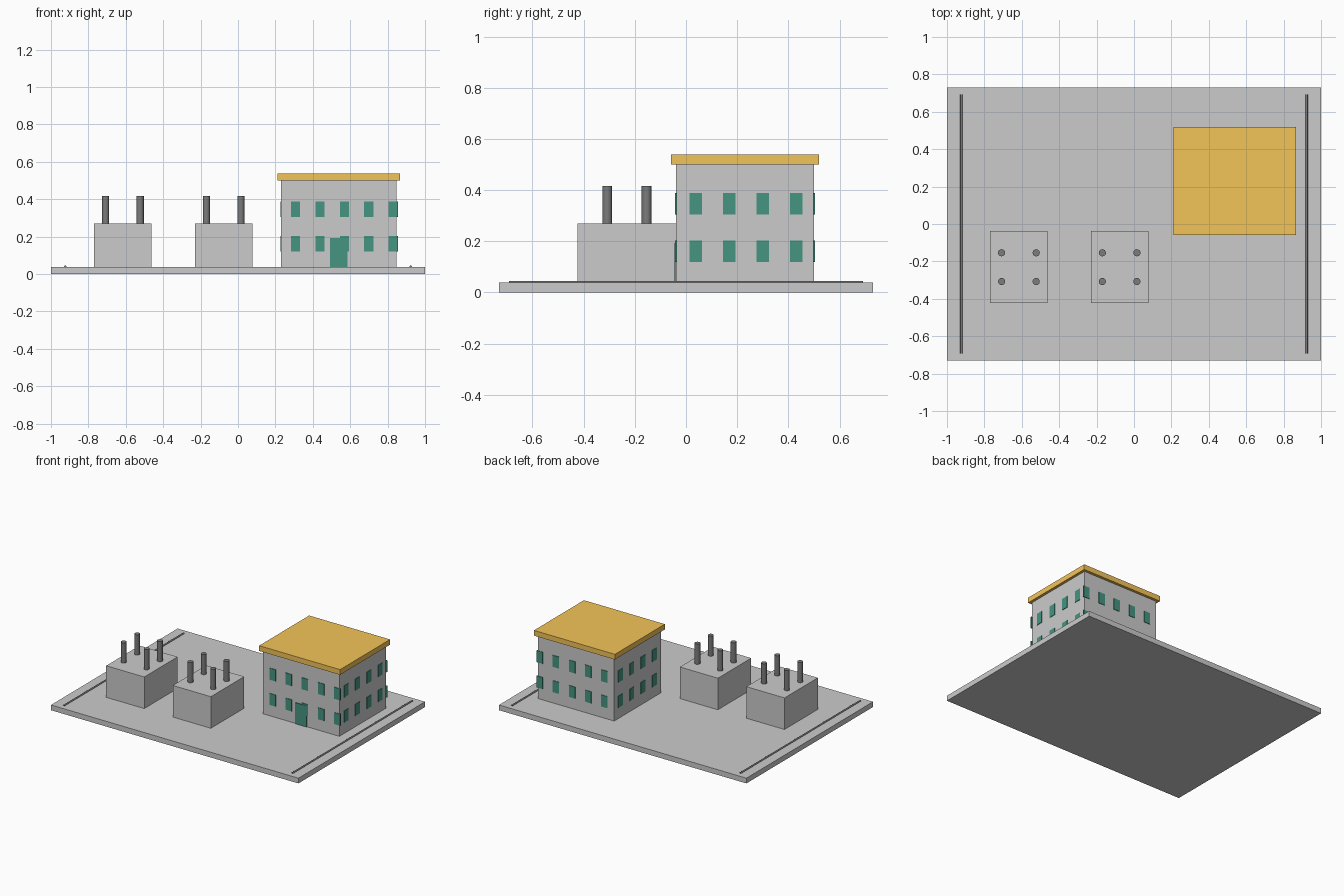
import bpy
from math import pi

if "Cube" in bpy.data.objects:
    bpy.data.objects.remove(bpy.data.objects["Cube"])

S = 1 / 13  # metres to model units


def material(name, rgb):
    m = bpy.data.materials.new(name)
    m.diffuse_color = (*rgb, 1)
    m.use_nodes = True
    m.node_tree.nodes["Principled BSDF"].inputs["Base Color"].default_value = m.diffuse_color
    return m


ORANGE = material("roof_orange", (0.9, 0.55, 0.1))
GREEN = material("dark_green", (0.06, 0.3, 0.22))
DARK = material("charcoal", (0.2, 0.2, 0.2))


def finish(name, mat):
    ob = bpy.context.object
    ob.name = name
    if mat:
        ob.data.materials.append(mat)
    return ob


def box(name, centre, size, mat=None):
    bpy.ops.mesh.primitive_cube_add(size=1, location=[c * S for c in centre])
    ob = finish(name, mat)
    ob.scale = [s * S for s in size]
    bpy.ops.object.transform_apply(location=False, rotation=False, scale=True)
    return ob


def rod(name, centre, radius, length, rotation=(0, 0, 0)):
    bpy.ops.mesh.primitive_cylinder_add(vertices=16, radius=radius * S, depth=length * S,
                                        location=[c * S for c in centre], rotation=rotation)
    finish(name, DARK)
    bpy.ops.object.shade_smooth_by_angle()


# Ground slab and the two edge rails
box("ground_slab", (0, 0, 0.25), (26, 19, 0.5))
for x in (-12, 12):
    rod("edge_rail", (x, 0, 0.51), 0.08, 18, (pi / 2, 0, 0))

# Main building with overhanging flat roof and door
box("building_walls", (7, 3, 3.5), (8, 7, 6))
box("building_roof", (7, 3, 6.75), (8.5, 7.5, 0.5), ORANGE)
box("front_door", (7, -0.5, 1.5), (1.2, 0.15, 2), GREEN)

# Two floors of windows on all four walls
for z in (2.1, 4.5):
    for i in range(5):
        for y in (-0.5, 6.5):
            box("window_front_back", (4 + 1.7 * i, y, z), (0.65, 0.1, 1.1), GREEN)
    for i in range(4):
        for x in (3, 11):
            box("window_side", (x, 0.5 + 1.7 * i, z), (0.1, 0.65, 1.1), GREEN)

# Equipment blocks, each with four posts
for cx in (-8, -1):
    box("equipment_block", (cx, -3, 2), (4, 5, 3))
    for dx in (-1.2, 1.2):
        for dy in (-1, 1):
            rod("post", (cx + dx, -3 + dy, 4.42), 0.25, 2)
